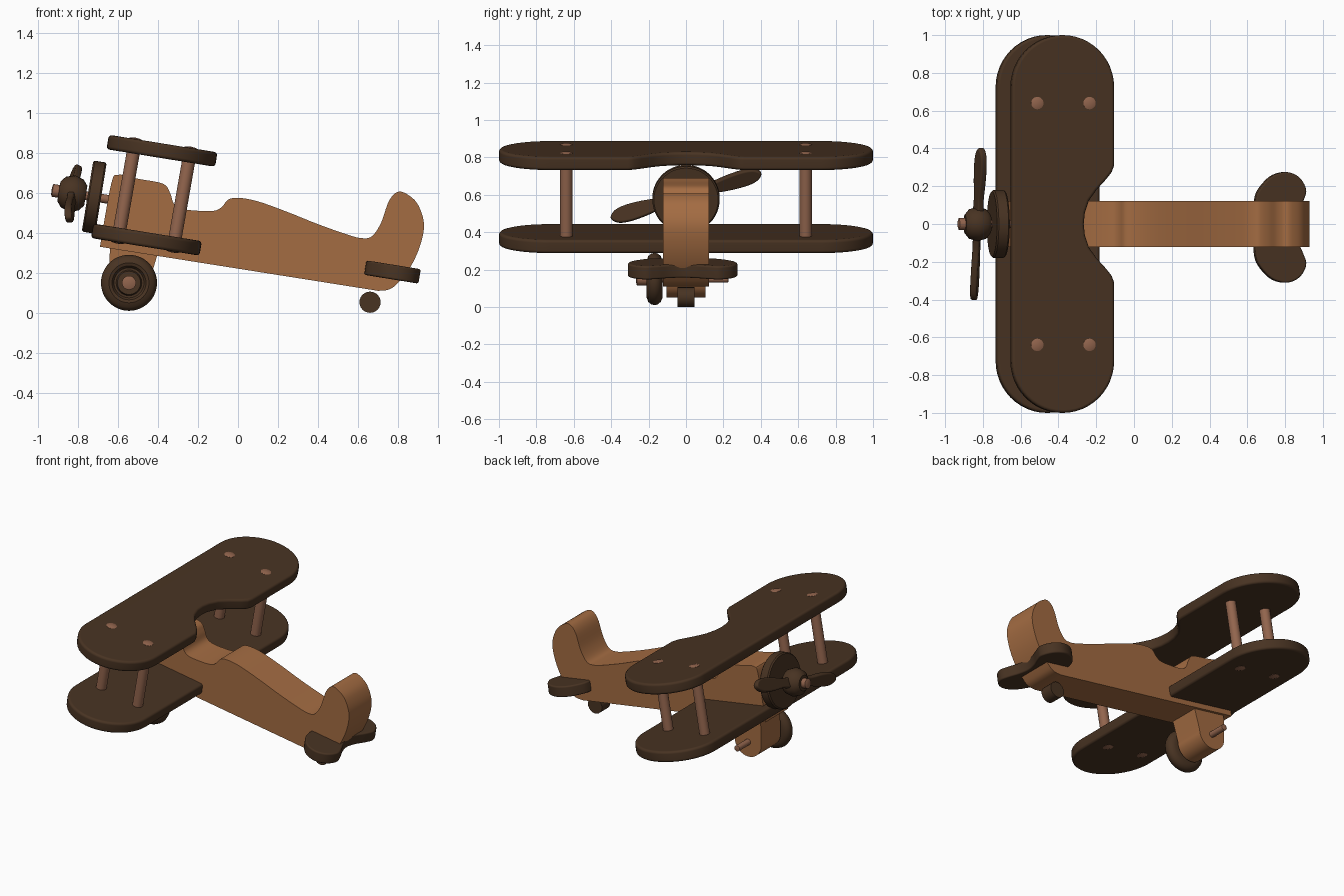
import bpy, bmesh, math
from mathutils import Matrix, Vector

if "Cube" in bpy.data.objects:
    bpy.data.objects.remove(bpy.data.objects["Cube"])

TILT = math.radians(9.2)          # the plane rests on its tail wheel
TILTED = Matrix.Rotation(TILT, 4, 'Y')


def material(name, colour):
    m = bpy.data.materials.new(name)
    m.use_nodes = True
    m.diffuse_color = (*colour, 1)
    bsdf = m.node_tree.nodes["Principled BSDF"]
    bsdf.inputs["Base Color"].default_value = (*colour, 1)
    bsdf.inputs["Roughness"].default_value = 0.6
    return m


LIGHT = material("light wood", (0.37, 0.15, 0.055))
DARK = material("dark wood", (0.065, 0.033, 0.016))
PEG = material("peg wood", (0.29, 0.13, 0.075))


def finish(name, bm, mat, matrix=Matrix()):
    bmesh.ops.recalc_face_normals(bm, faces=bm.faces)
    mesh = bpy.data.meshes.new(name)
    bm.to_mesh(mesh)
    bm.free()
    mesh.materials.append(mat)
    mesh.shade_smooth()
    mesh.set_sharp_from_angle(angle=math.radians(35))
    ob = bpy.data.objects.new(name, mesh)
    ob.matrix_world = matrix
    bpy.context.collection.objects.link(ob)
    weighted = ob.modifiers.new("even shading", 'WEIGHTED_NORMAL')
    weighted.keep_sharp = True
    return ob


def smooth(points, steps=5):
    """Closed curve through the points; a doubled point makes a corner."""
    p = [Vector(q) for q in points]
    n, out = len(p), []
    for i in range(n):
        a, b, c, d = p[i - 1], p[i], p[(i + 1) % n], p[(i + 2) % n]
        if (b - c).length < 1e-5:
            continue
        for k in range(steps):
            t = k / steps
            out.append(b + (c - a) * t / 2 + (a * 2 - b * 5 + c * 4 - d) * t * t / 2
                       + (b * 3 - a - c * 3 + d) * t ** 3 / 2)
    return out


def slab(name, outline, thickness, mat, matrix, bevel=0.0):
    bm = bmesh.new()
    face = bm.faces.new([bm.verts.new((x, y, -thickness / 2)) for x, y in outline])
    top = bmesh.ops.extrude_face_region(bm, geom=[face])["geom"]
    bmesh.ops.translate(bm, vec=(0, 0, thickness),
                        verts=[g for g in top if isinstance(g, bmesh.types.BMVert)])
    if bevel:
        rim = [e for e in bm.edges if abs(e.verts[0].co.z - e.verts[1].co.z) < 1e-6]
        bmesh.ops.bevel(bm, geom=rim, offset=bevel, segments=3, profile=0.5, affect='EDGES')
    return finish(name, bm, mat, matrix)


def turned(name, profile, start, axis, mat, steps=40):
    """Lathe a (radius, height) profile along an axis from a start point."""
    bm = bmesh.new()
    v = [bm.verts.new((r, 0, h)) for r, h in profile]
    edges = [bm.edges.new(pair) for pair in zip(v, v[1:])]
    bmesh.ops.spin(bm, geom=v + edges, axis=(0, 0, 1), cent=(0, 0, 0),
                   angle=math.tau, steps=steps)
    bmesh.ops.remove_doubles(bm, verts=bm.verts, dist=1e-5)
    turn = Vector(axis).to_track_quat('Z', 'Y').to_matrix().to_4x4()
    return finish(name, bm, mat, Matrix.Translation(start) @ turn)


def rod(name, a, b, r, mat, dome=0.0):
    a, b = Vector(a), Vector(b)
    h = (b - a).length
    profile = [(0, -dome), (r * 0.7, -dome * 0.6), (r, 0), (r, h), (r * 0.7, h + dome * 0.6), (0, h + dome)]
    return turned(name, profile, a, b - a, mat, 24)


def placed(x, y, z):
    return Matrix.Translation((x, y, z)) @ TILTED


# Fuselage with fin, cut from one board
SIDE = Matrix.Rotation(math.pi / 2, 4, 'X')
body = [(-.69, .33), (-.69, .33), (-.635, .64), (-.60, .69), (-.5, .67), (-.375, .645),
        (-.34, .60), (-.32, .545), (-.28, .52), (-.2, .51), (-.12, .51), (-.08, .53),
        (-.05, .565), (0, .575), (.1, .557), (.25, .503), (.4, .443), (.55, .39),
        (.62, .373), (.67, .383), (.715, .45), (.755, .56), (.80, .605), (.85, .59),
        (.90, .54), (.93, .44), (.905, .32), (.85, .21), (.79, .14), (.75, .115),
        (.70, .11), (.70, .11)]
slab("fuselage", smooth(body), 0.245, LIGHT, SIDE)

# Landing gear block with a rounded foot around the axle
AXLE_X, AXLE_Z = -0.545, 0.15
foot = [(AXLE_X + .1 * math.cos(a), AXLE_Z + .1 * math.sin(a))
        for a in [math.pi * (1 + k / 16) for k in range(17)]]
slab("gear_block", foot + [(-.40, .30), (-.64, .34)], 0.21, LIGHT, SIDE)

# Wings: round tips, the upper one with a notch behind the pilot
CHORD, THICK = 0.275, 0.073


def tip(side):
    c = 1 - CHORD
    return [(CHORD * math.cos(a), side * (c + CHORD * math.sin(a)))
            for a in [math.pi * k / 24 for k in range(25)]]


plain = tip(1) + tip(-1)[::-1]
half_notch = [(.262, .275), (.235, .24), (.18, .18), (.14, .125), (.118, .06)]
notch = [(CHORD, -.31)] + [(x, -y) for x, y in half_notch] + [(.112, 0)] \
    + half_notch[::-1] + [(CHORD, .31)]
UPPER, LOWER = Vector((-.38, 0, .81)), Vector((-.458, 0, .366))
slab("upper_wing", plain + notch, THICK, DARK, placed(*UPPER), 0.016)
slab("lower_wing", plain, THICK, DARK, placed(*LOWER), 0.016)

# Wing struts run through both wings
up = (UPPER - LOWER).normalized() * (THICK / 2 + 0.001)
for end, x in (("front", -.14), ("rear", .14)):
    for side, y in (("left", .64), ("right", -.64)):
        shift = TILTED @ Vector((x, y, 0))
        rod(f"{end}_{side}_strut", LOWER + shift - up, UPPER + shift + up, 0.033, PEG, 0.006)

# Tailplane with two lobes
lobe = [(-.137, .06), (-.135, .14), (-.115, .2), (-.05, .27), (.03, .293), (.10, .265),
        (.137, .2), (.122, .14), (.09, .07)]
tail = smooth(lobe + [(.075, 0)] + [(x, -y) for x, y in reversed(lobe)])
slab("tailplane", tail, THICK, DARK, placed(.772, -.018, .204), 0.01)

# Nose disc, propeller shaft and its end peg
forward = TILTED @ Vector((-1, 0, 0))
nose = Vector((-.685, 0, .573))
turned("nose_disc", [(0, 0), (.172, 0), (.18, .008), (.18, .06), (.172, .068), (0, .068)],
       nose, forward, DARK, 48)
rod("propeller_shaft", nose - forward * 0.06, nose + forward * 0.22, 0.022, PEG)
rod("propeller_peg", nose + forward * 0.2, nose + forward * 0.245, 0.032, PEG, 0.006)

# Propeller hub and two pitched blades
hub = nose + forward * 0.145
turned("propeller_hub", [(0, -.068), (.05, -.068), (.078, -.045), (.092, 0), (.078, .045),
                         (.05, .068), (0, .068)], hub, forward, DARK, 24)
facing = Matrix(((0, 0, 1, 0), (1, 0, 0, 0), (0, 1, 0, 0), (0, 0, 0, 1)))
edge = [(.04, .03), (.14, .03), (.24, .042), (.33, .045), (.39, .033)]
blade = smooth(edge + [(.42, 0)] + [(x, -y) for x, y in reversed(edge)])
for name, angle in (("left_blade", 17), ("right_blade", 197)):
    pose = Matrix.Rotation(math.radians(angle), 4, 'Z') @ Matrix.Rotation(math.radians(18), 4, 'X')
    slab(name, blade, 0.036, DARK, placed(*hub) @ facing @ pose, 0.01)

# Single main wheel, its hub cap and the bare axle end
turned("main_wheel", [(0, 0), (.1, 0), (.122, .01), (.135, .024), (.14, .042), (.135, .062),
                      (.122, .077), (.1, .085), (.085, .08), (.075, .064), (.064, .064),
                      (.058, .082), (0, .082)],
       (AXLE_X, -.125, AXLE_Z), (0, -1, 0), DARK, 48)
rod("axle", (AXLE_X, -.2, AXLE_Z), (AXLE_X, .225, AXLE_Z), 0.02, PEG, 0.003)
rod("axle_cap", (AXLE_X, -.2, AXLE_Z), (AXLE_X, -.262, AXLE_Z), 0.035, PEG, 0.006)

# Tail wheel
rod("tail_wheel", (.66, -.045, .053), (.66, .045, .053), 0.053, DARK)
